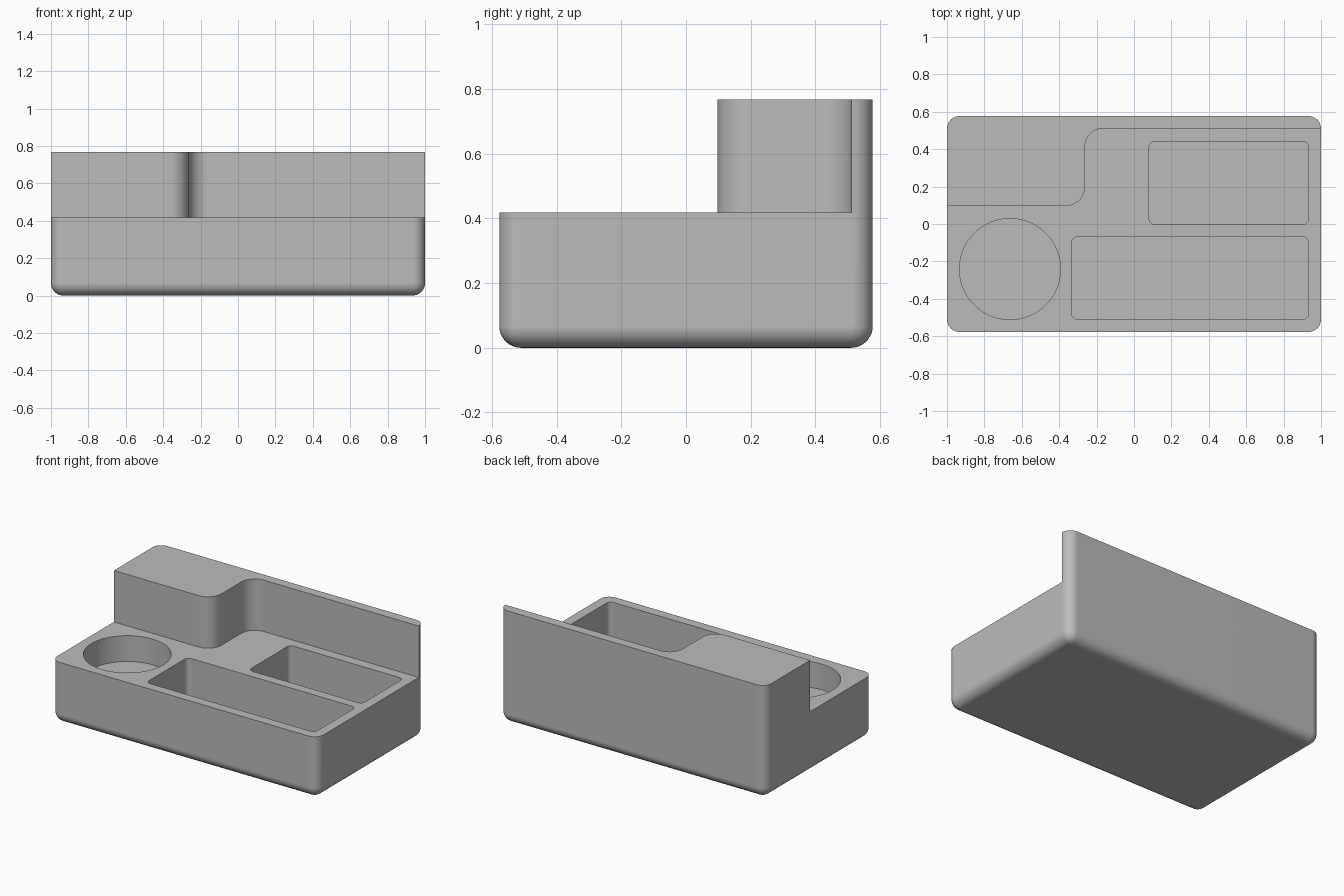
import bpy, bmesh
from math import radians

if "Cube" in bpy.data.objects:
    bpy.data.objects.remove(bpy.data.objects["Cube"], do_unlink=True)

HALF_W, HALF_D, DECK, TOP = 1.0, 0.577, 0.418, 0.767
WALL = 0.067

grey = bpy.data.materials.new("plain grey")
grey.use_nodes = True
grey.diffuse_color = (0.5, 0.5, 0.5, 1)
grey.node_tree.nodes["Principled BSDF"].inputs["Base Color"].default_value = (0.5, 0.5, 0.5, 1)


def rect(x0, x1, y0, y1):
    return [(x0, y0), (x1, y0), (x1, y1), (x0, y1)]


def prism(name, outline, z0, z1, radius, segments=8, round_bottom=False):
    """Extruded outline with rounded vertical edges, and optionally a rounded bottom rim."""
    bm = bmesh.new()
    base = bm.faces.new([bm.verts.new((x, y, z0)) for x, y in outline])
    up = bmesh.ops.extrude_face_region(bm, geom=[base], use_keep_orig=True)
    for v in up["geom"]:
        if isinstance(v, bmesh.types.BMVert):
            v.co.z = z1
    bmesh.ops.recalc_face_normals(bm, faces=bm.faces[:])
    edges = []
    for e in bm.edges:
        heights = [v.co.z for v in e.verts]
        vertical = abs(heights[0] - heights[1]) > 0.01
        if vertical or (round_bottom and max(heights) < z0 + 0.001):
            edges.append(e)
    bmesh.ops.bevel(bm, geom=edges, offset=radius, segments=segments,
                    profile=0.5, affect='EDGES', clamp_overlap=True)
    mesh = bpy.data.meshes.new(name)
    bm.to_mesh(mesh)
    bm.free()
    mesh.materials.append(grey)
    obj = bpy.data.objects.new(name, mesh)
    bpy.context.collection.objects.link(obj)
    return obj


# Solid block with rounded corners and underside rim
body = prism("organizer_body", rect(-HALF_W, HALF_W, -HALF_D, HALF_D), 0, TOP, WALL, 10, True)

# Step that leaves the tall back wall and the raised block at the back right
step = [(-1.3, -0.9), (1.3, -0.9), (1.3, 0.511), (-0.263, 0.511), (-0.263, 0.097), (-1.3, 0.097)]
cutters = [prism("step_cutter", step, DECK, TOP + 0.2, 0.1, 10)]

# Two rectangular trays
cutters.append(prism("front_tray_cutter", rect(-0.333, 0.933, -0.511, -0.067), WALL, 0.6, 0.033))
cutters.append(prism("back_tray_cutter", rect(0.08, 0.933, -0.003, 0.442), WALL, 0.6, 0.033))

# Round cup recess
bpy.ops.mesh.primitive_cylinder_add(vertices=96, radius=0.27, depth=0.4,
                                    location=(-0.663, -0.241, DECK - 0.175 + 0.2))
cup = bpy.context.object
cup.name = "cup_cutter"
cup.data.materials.append(grey)
cutters.append(cup)

for cutter in cutters:
    cutter.hide_render = True
    cutter.hide_set(True)
    cut = body.modifiers.new(cutter.name, 'BOOLEAN')
    cut.operation = 'DIFFERENCE'
    cut.solver = 'EXACT'
    cut.object = cutter

# Bake the cuts, then remove the helpers
bpy.context.view_layer.update()
evaluated = body.evaluated_get(bpy.context.evaluated_depsgraph_get())
result = bpy.data.meshes.new_from_object(evaluated)
body.modifiers.clear()
body.data = result
for cutter in cutters:
    bpy.data.objects.remove(cutter, do_unlink=True)

# Smooth fillets, crisp rims and flat panels
bpy.ops.object.select_all(action='DESELECT')
body.select_set(True)
bpy.context.view_layer.objects.active = body
bpy.ops.object.shade_smooth_by_angle(angle=radians(30))
weighted = body.modifiers.new("flat_panels", 'WEIGHTED_NORMAL')
weighted.keep_sharp = True
